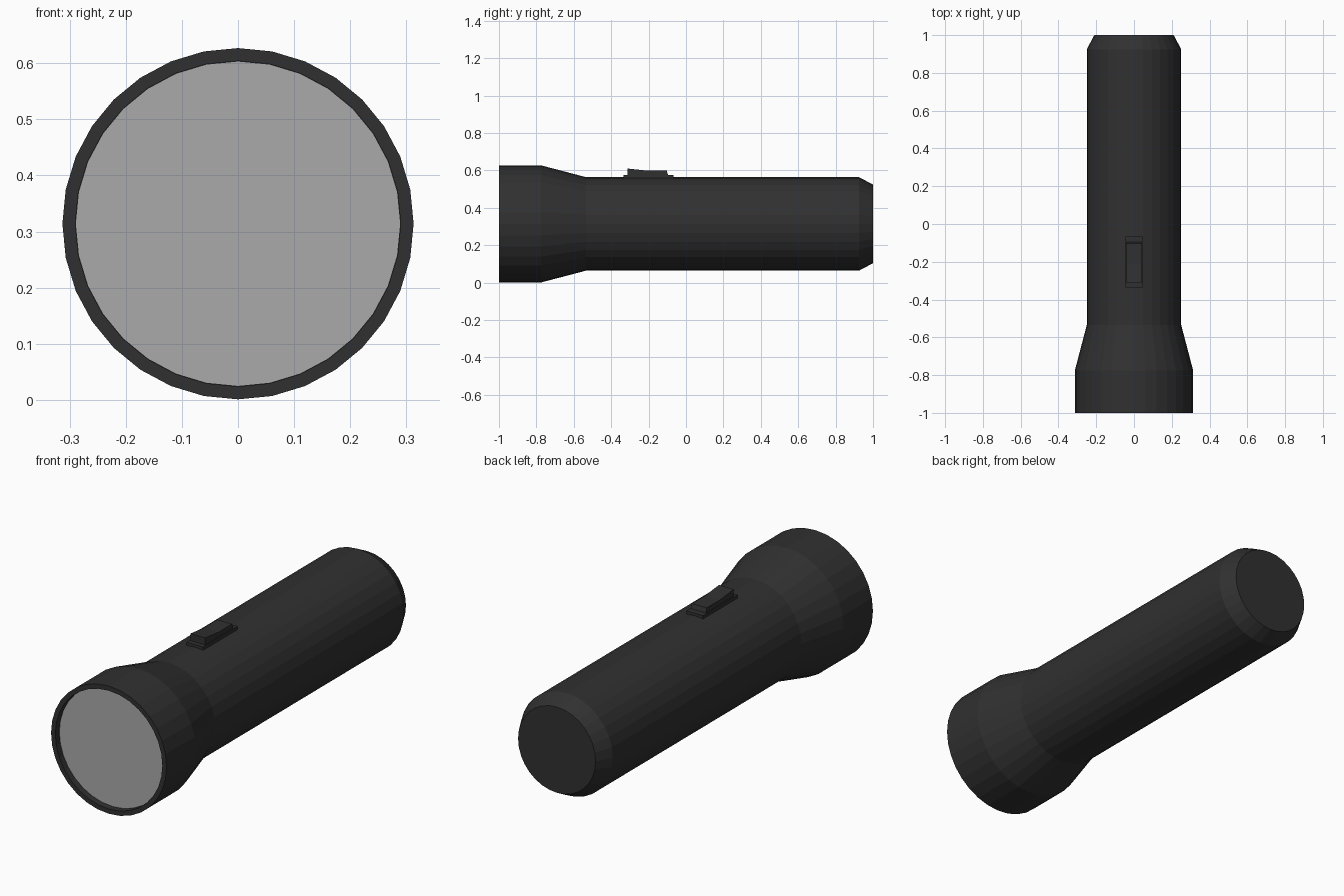
import bpy, bmesh, math

cube = bpy.data.objects.get("Cube")
if cube:
    bpy.data.objects.remove(cube, do_unlink=True)

SIDES = 32
AXIS_Z = 0.314


def material(name, value):
    mat = bpy.data.materials.new(name)
    mat.use_nodes = True
    color = (value, value, value, 1)
    mat.diffuse_color = color
    mat.node_tree.nodes["Principled BSDF"].inputs["Base Color"].default_value = color
    return mat


def finish(name, bm, mat):
    bmesh.ops.recalc_face_normals(bm, faces=bm.faces[:])
    mesh = bpy.data.meshes.new(name)
    bm.to_mesh(mesh)
    bm.free()
    mesh.materials.append(mat)
    obj = bpy.data.objects.new(name, mesh)
    bpy.context.collection.objects.link(obj)
    return obj


def lathe(name, profile, mat):
    """Turn (y, radius) points about the long axis and cap both ends."""
    bm = bmesh.new()
    rings = []
    for y, r in profile:
        angles = [2 * math.pi * i / SIDES for i in range(SIDES)]
        rings.append([bm.verts.new((r * math.sin(a), y, AXIS_Z + r * math.cos(a)))
                      for a in angles])
    for a, b in zip(rings, rings[1:]):
        for i in range(SIDES):
            j = (i + 1) % SIDES
            bm.faces.new((a[i], a[j], b[j], b[i]))
    bm.faces.new(rings[0])
    bm.faces.new(rings[-1])
    return finish(name, bm, mat)


def extrude_side(name, outline, half_width, mat):
    """Extrude a (y, z) outline across x."""
    bm = bmesh.new()
    face = bm.faces.new([bm.verts.new((-half_width, y, z)) for y, z in outline])
    out = bmesh.ops.extrude_face_region(bm, geom=[face])
    verts = [v for v in out["geom"] if isinstance(v, bmesh.types.BMVert)]
    bmesh.ops.translate(bm, verts=verts, vec=(2 * half_width, 0, 0))
    return finish(name, bm, mat)


black = material("black plastic", 0.03)
grey = material("grey lens", 0.4)

# Casing: recessed mouth, flared head, barrel, chamfered tail
lathe("casing", [(-0.968, 0.29), (-1, 0.29), (-1, 0.313), (-0.775, 0.313),
                 (-0.535, 0.25), (0.925, 0.25), (1, 0.21)], black)

# Lens disc inside the rim
lathe("lens", [(-0.97, 0.289), (-0.962, 0.289)], grey)

# Switch: flat base plate and rocker button
extrude_side("switch_plate", [(-0.335, 0.54), (-0.335, 0.576),
                              (-0.067, 0.576), (-0.067, 0.54)], 0.045, black)
extrude_side("switch_button", [(-0.312, 0.56), (-0.312, 0.61), (-0.21, 0.599),
                               (-0.103, 0.599), (-0.092, 0.56)], 0.04, black)
